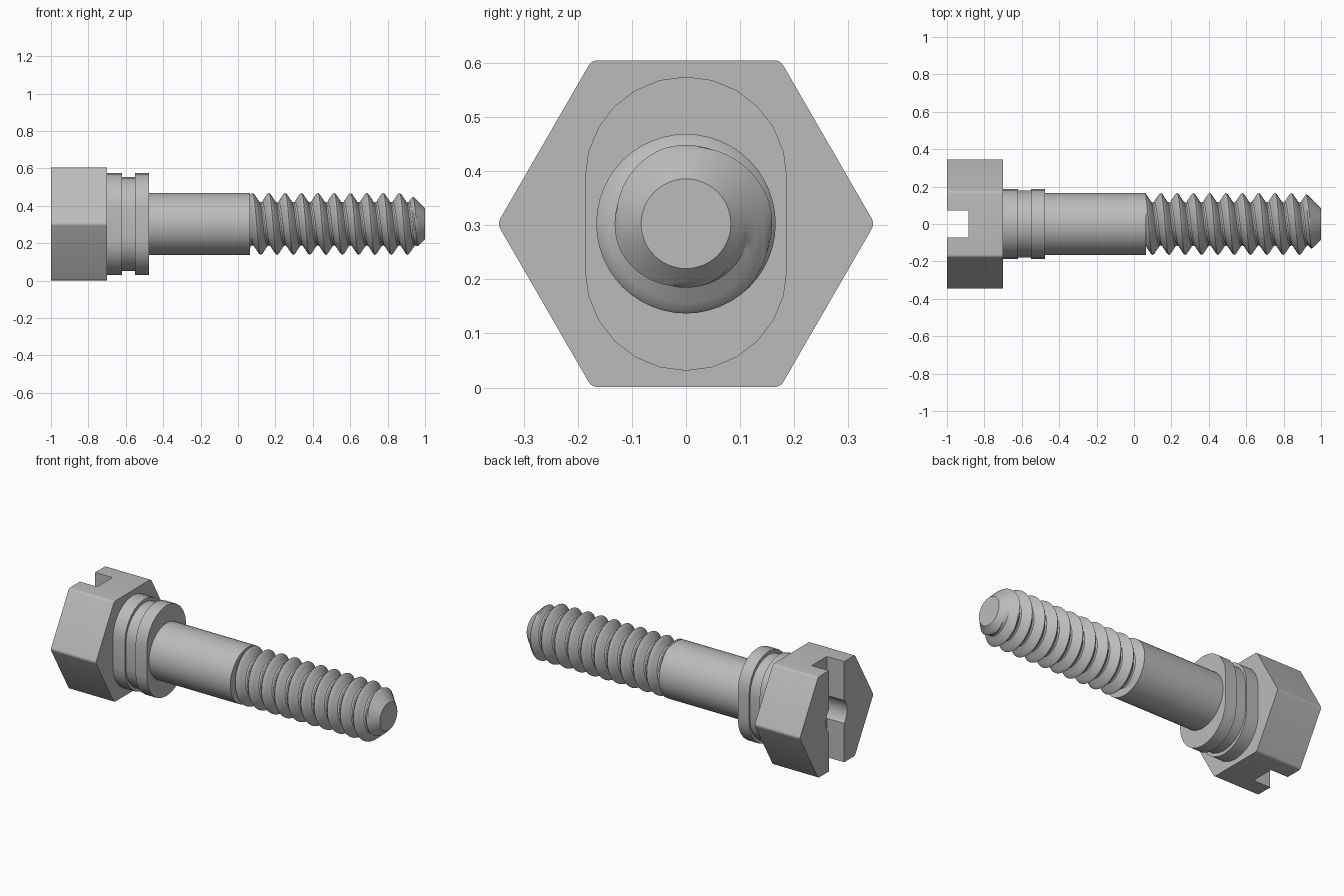
import bpy, bmesh
from math import sin, cos, pi, tau, floor

AXIS = 0.303          # height of the bolt's long axis
SHAFT_R = 0.166
ROOT_R = 0.115
PITCH = 0.0873
THREAD_START = 0.065

cube = bpy.data.objects.get("Cube")
if cube:
    bpy.data.objects.remove(cube, do_unlink=True)

steel = bpy.data.materials.new("grey steel")
steel.use_nodes = True
GREY = (0.5, 0.5, 0.5, 1)
steel.diffuse_color = GREY
steel.node_tree.nodes["Principled BSDF"].inputs["Base Color"].default_value = GREY


def finish(name, bm):
    """Turn a bmesh into a smooth-shaded object lying on the bolt axis."""
    bmesh.ops.remove_doubles(bm, verts=bm.verts, dist=1e-5)
    bmesh.ops.recalc_face_normals(bm, faces=bm.faces)
    mesh = bpy.data.meshes.new(name)
    bm.to_mesh(mesh)
    bm.free()
    mesh.materials.append(steel)
    obj = bpy.data.objects.new(name, mesh)
    obj.location.z = AXIS
    bpy.context.collection.objects.link(obj)
    shade(obj)
    return obj


def shade(obj):
    bpy.ops.object.select_all(action='DESELECT')
    obj.select_set(True)
    bpy.context.view_layer.objects.active = obj
    bpy.ops.object.shade_smooth_by_angle(angle=pi / 6)


def loft(name, sections):
    """Skin a row of (x, outline) sections and cap both ends."""
    bm = bmesh.new()
    rings = [[bm.verts.new((x, y, z)) for y, z in outline] for x, outline in sections]
    n = len(rings[0])
    for a, b in zip(rings, rings[1:]):
        for i in range(n):
            j = (i + 1) % n
            bm.faces.new((a[i], a[j], b[j], b[i]))
    bm.faces.new(rings[0])
    bm.faces.new(rings[-1])
    return finish(name, bm)


def circle(r, n=48):
    return [(r * cos(tau * i / n), r * sin(tau * i / n)) for i in range(n)]


def rounded_hexagon(corner, r, steps=4):
    pts = []
    for k in range(6):
        mid = k * pi / 3
        for s in range(steps + 1):
            a = mid + (s / steps - 0.5) * pi / 3
            pts.append((corner * cos(mid) + r * cos(a), corner * sin(mid) + r * sin(a)))
    return pts


def stadium(r, offset, steps=12):
    pts = []
    for side in (1, -1):
        for s in range(steps + 1):
            a = pi * s / steps
            pts.append((side * r * cos(a), side * (offset + r * sin(a))))
    return pts


def cut(target, cutter):
    mod = target.modifiers.new("cut", 'BOOLEAN')
    mod.operation = 'DIFFERENCE'
    mod.solver = 'EXACT'
    mod.object = cutter
    bpy.context.view_layer.objects.active = target
    bpy.ops.object.modifier_apply(modifier=mod.name)
    bpy.data.objects.remove(cutter, do_unlink=True)


# Hexagonal head with a driver slot and a round central recess
hexagon = rounded_hexagon(0.326, 0.02)
head = loft("hex_head", [(-1, hexagon), (-0.7, hexagon)])
slot = [(-0.072, -0.5), (0.072, -0.5), (0.072, 0.5), (-0.072, 0.5)]
cut(head, loft("slot_cutter", [(-1.1, slot), (-0.885, slot)]))
cut(head, loft("recess_cutter", [(-1.1, circle(0.1)), (-0.8, circle(0.1))]))
shade(head)

# Oblong collar with a groove round its middle
wide, narrow = stadium(0.187, 0.085), stadium(0.178, 0.073)
loft("grooved_collar", [(-0.7, wide), (-0.62, wide), (-0.62, narrow),
                        (-0.55, narrow), (-0.55, wide), (-0.475, wide)])

# Plain shank
loft("shank", [(-0.475, circle(SHAFT_R)), (THREAD_START, circle(SHAFT_R))])


# Right-handed helical thread with a conical tip
def thread_radius(x, a):
    phase = (x - 0.165) / PITCH - (a - pi / 2) / tau
    d = abs(phase - floor(phase + 0.5)) * 2          # 0 at crest, 1 at root
    t = min(1, max(0, (d - 0.1) / 0.75))
    return min(SHAFT_R + (ROOT_R - SHAFT_R) * t, 0.083 + (1 - x))


def thread(columns=48, steps=10):
    bm = bmesh.new()
    turns = int((1 - THREAD_START) / PITCH) + 4
    rows = turns * steps
    grid = []
    for c in range(columns + 1):
        a = tau * c / columns
        line = []
        for r in range(rows):
            x = 0.165 - 3 * PITCH + PITCH * (r / steps + a / tau - 0.25)
            x = min(1, max(THREAD_START, x))
            rad = thread_radius(x, a)
            line.append(bm.verts.new((x, rad * cos(a), rad * sin(a))))
        grid.append(line)
    for left, right in zip(grid, grid[1:]):
        for r in range(rows - 1):
            bm.faces.new((left[r], left[r + 1], right[r + 1], right[r]))
    bmesh.ops.remove_doubles(bm, verts=bm.verts, dist=1e-5)
    bmesh.ops.dissolve_degenerate(bm, edges=bm.edges, dist=1e-5)
    bmesh.ops.holes_fill(bm, edges=[e for e in bm.edges if e.is_boundary], sides=0)
    return finish("threaded_end", bm)


thread()
